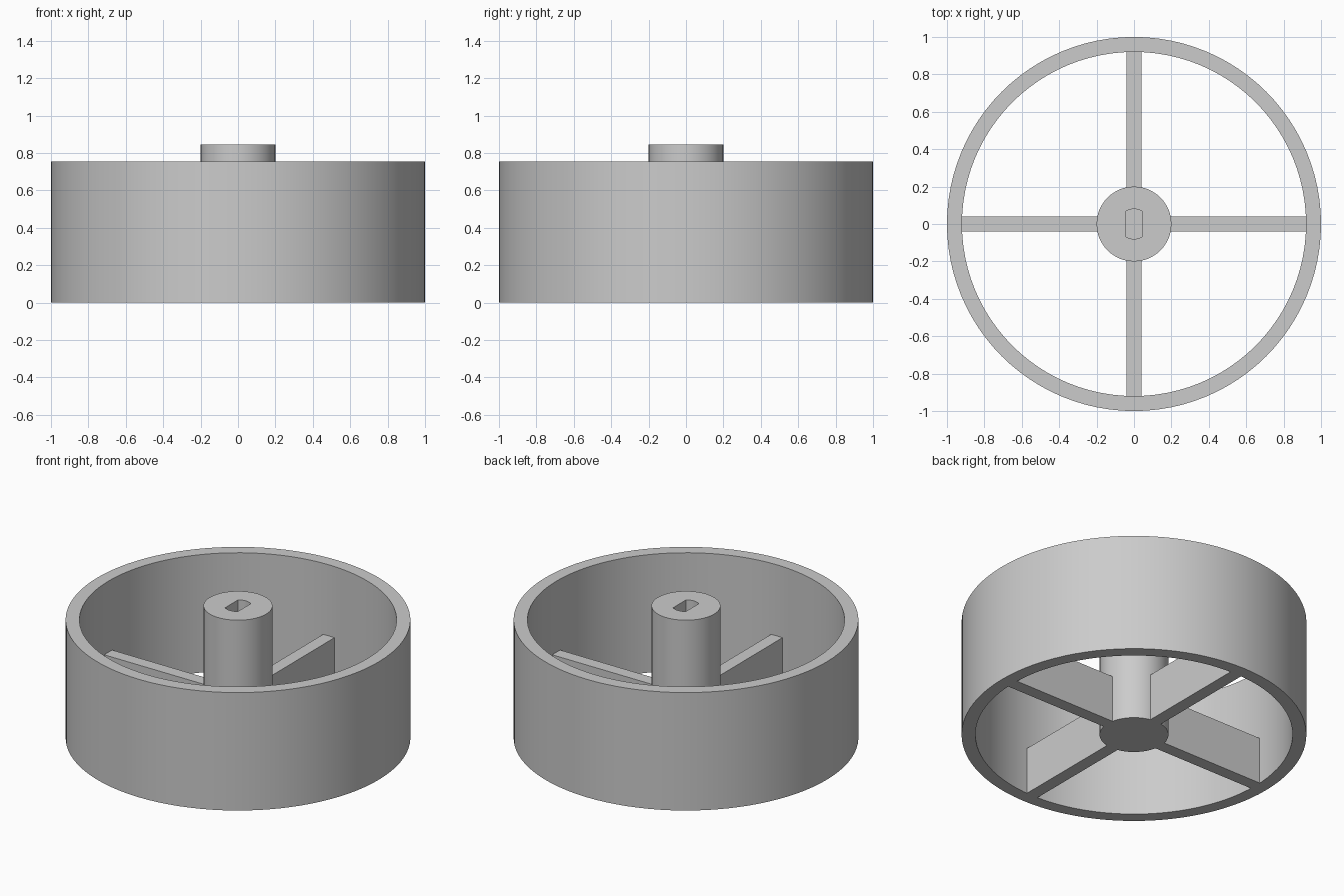
import bpy
import bmesh
from math import pi, cos, sin, asin, radians
from mathutils import Matrix

if "Cube" in bpy.data.objects:
    bpy.data.objects.remove(bpy.data.objects["Cube"])

RIM_R, RIM_INNER, RIM_H = 1.0, 0.92, 0.755
HUB_R, HUB_H = 0.2, 0.845
SPOKE_W, SPOKE_H = 0.08, 0.30
BORE_R, BORE_HALF, BORE_DEPTH = 0.08, 0.045, 0.4

grey = bpy.data.materials.new("plain grey")
grey.use_nodes = True
colour = (0.6, 0.6, 0.6, 1)
grey.diffuse_color = colour
grey.node_tree.nodes["Principled BSDF"].inputs["Base Color"].default_value = colour


def finish(name, bm, smooth=False):
    """Turn a bmesh into a named grey object."""
    bmesh.ops.recalc_face_normals(bm, faces=bm.faces)
    mesh = bpy.data.meshes.new(name)
    bm.to_mesh(mesh)
    bm.free()
    mesh.materials.append(grey)
    obj = bpy.data.objects.new(name, mesh)
    bpy.context.collection.objects.link(obj)
    if smooth:
        bpy.ops.object.select_all(action="DESELECT")
        obj.select_set(True)
        bpy.context.view_layer.objects.active = obj
        bpy.ops.object.shade_smooth_by_angle(angle=radians(30))
    return obj


def circle(r, count):
    return [(r * cos(2 * pi * i / count), r * sin(2 * pi * i / count)) for i in range(count)]


def ring(bm, points, z):
    return [bm.verts.new((x, y, z)) for x, y in points]


def bridge(bm, a, b):
    for i in range(len(a)):
        j = (i + 1) % len(a)
        bm.faces.new((a[i], a[j], b[j], b[i]))


# Rim: a square-edged hollow band
bm = bmesh.new()
loops = [ring(bm, circle(r, 96), z) for r, z in
         ((RIM_R, 0), (RIM_R, RIM_H), (RIM_INNER, RIM_H), (RIM_INNER, 0))]
for k in range(4):
    bridge(bm, loops[k], loops[(k + 1) % 4])
finish("rim", bm, smooth=True)

# Hub: solid post with a blind bore that has two flat sides
bm = bmesh.new()
base = ring(bm, circle(HUB_R, 48), 0)
top = ring(bm, circle(HUB_R, 48), HUB_H)
bridge(bm, base, top)
bm.faces.new(base)

half = asin(BORE_HALF / BORE_R)
arc = [pi / 2 - half + 2 * half * i / 8 for i in range(9)]
bore = [(BORE_R * cos(a + turn), BORE_R * sin(a + turn)) for turn in (0, pi) for a in arc]
mouth = ring(bm, bore, HUB_H)
floor = ring(bm, bore, HUB_H - BORE_DEPTH)
bridge(bm, mouth, floor)
bm.faces.new(floor)

# Hub top face around the bore mouth
edges = [bm.edges.get((lp[i - 1], lp[i])) for lp in (top, mouth) for i in range(len(lp))]
bmesh.ops.triangle_fill(bm, edges=edges, use_beauty=True, normal=(0, 0, 1))
finish("hub", bm, smooth=True)

# Spokes: four upright bars joining hub and rim
start, end = HUB_R - 0.005, RIM_INNER
for i, side in enumerate(("left", "back", "right", "front")):
    bm = bmesh.new()
    bmesh.ops.create_cube(bm, size=1)
    bmesh.ops.scale(bm, verts=bm.verts, vec=(end - start, SPOKE_W, SPOKE_H))
    bmesh.ops.translate(bm, verts=bm.verts, vec=((start + end) / 2, 0, SPOKE_H / 2))
    bmesh.ops.rotate(bm, verts=bm.verts, matrix=Matrix.Rotation(i * pi / 2, 3, "Z"))
    finish(side + "_spoke", bm)
